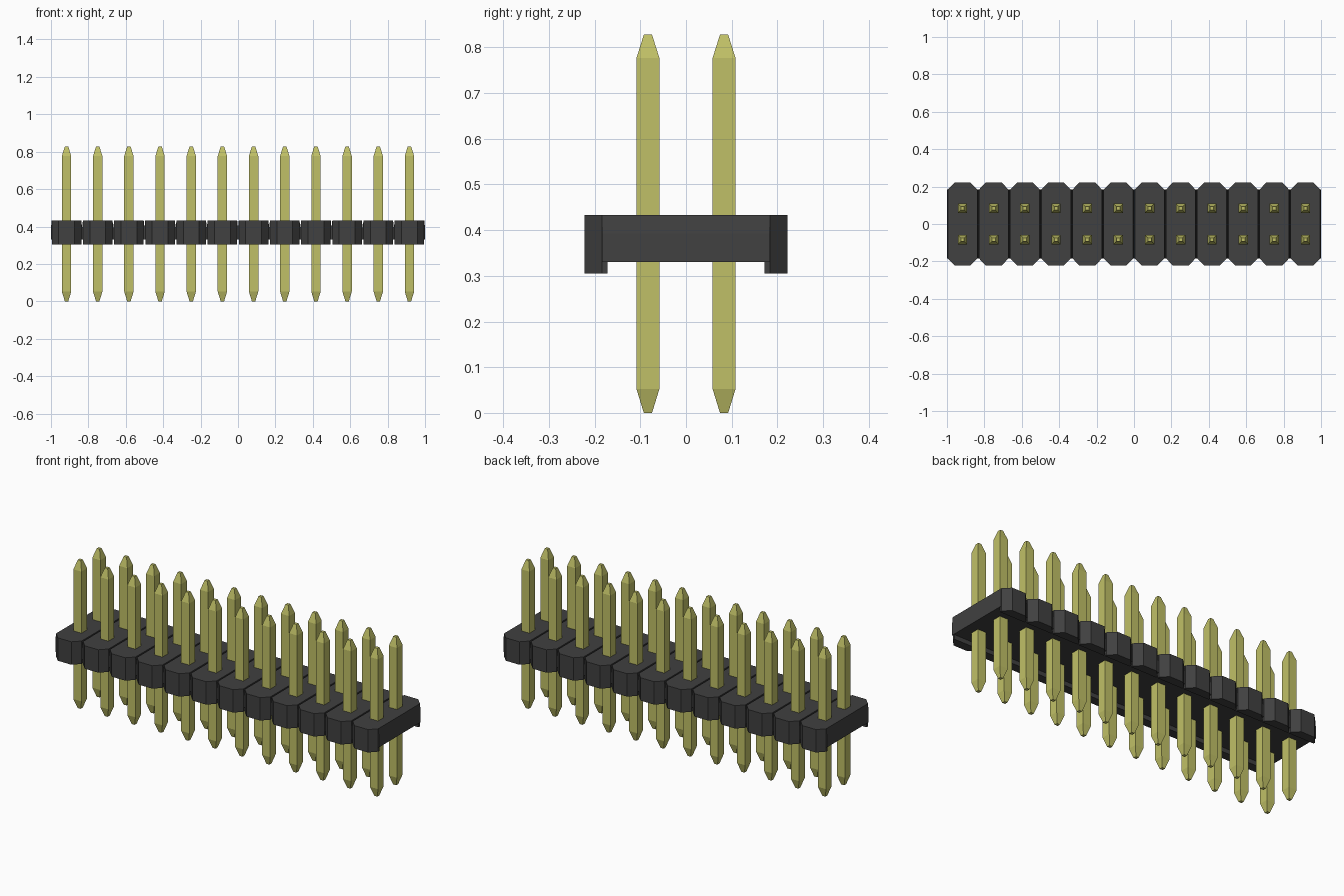
import bpy, bmesh

if "Cube" in bpy.data.objects:
    bpy.data.objects.remove(bpy.data.objects["Cube"], do_unlink=True)

COUNT = 12
PITCH = 2.0 / COUNT


def material(name, color):
    m = bpy.data.materials.new(name)
    m.use_nodes = True
    m.diffuse_color = color
    m.node_tree.nodes["Principled BSDF"].inputs["Base Color"].default_value = color
    return m


black = material("black plastic", (0.052, 0.052, 0.052, 1))
gold = material("pale gold", (0.53, 0.53, 0.135, 1))


def prism(bm, points, offset):
    """Extrude a closed outline of 3D points by an offset vector."""
    face = bm.faces.new([bm.verts.new(p) for p in points])
    new = bmesh.ops.extrude_face_region(bm, geom=[face])["geom"]
    verts = [v for v in new if isinstance(v, bmesh.types.BMVert)]
    bmesh.ops.translate(bm, vec=offset, verts=verts)


def finish(bm, name, mat):
    bmesh.ops.recalc_face_normals(bm, faces=bm.faces[:])
    mesh = bpy.data.meshes.new(name)
    bm.to_mesh(mesh)
    bm.free()
    mesh.materials.append(mat)
    obj = bpy.data.objects.new(name, mesh)
    bpy.context.collection.objects.link(obj)
    return obj


centres = [(i + 0.5) * PITCH - 1 for i in range(COUNT)]

# Central bar: one cross-section with a shallow V groove between positions
HALF, TOP, SHOULDER, BASE = 0.079, 0.433, 0.393, 0.33
outline = [(1, BASE), (-1, BASE), (-1, SHOULDER)]
for x in centres:
    outline += [(x - HALF, TOP), (x + HALF, TOP), (x + PITCH / 2, SHOULDER)]
bm = bmesh.new()
prism(bm, [(x, -0.184, z) for x, z in outline], (0, 0.368, 0))
finish(bm, "housing_bar", black)

# Chamfered end blocks with standoff lips, along the front and back
for side, label in ((-1, "front"), (1, "back")):
    blocks, lips = bmesh.new(), bmesh.new()
    for x in centres:
        plan = [(-HALF, 0.184), (HALF, 0.184), (0.042, 0.222), (-0.042, 0.222)]
        prism(blocks, [(x + a, side * b, 0.305) for a, b in plan], (0, 0, TOP - 0.305))
        lip = [(-HALF, 0.172), (HALF, 0.172), (HALF, 0.184), (-HALF, 0.184)]
        prism(lips, [(x + a, side * b, 0.305) for a, b in lip], (0, 0, BASE - 0.305))
    finish(blocks, label + "_end_blocks", black)
    finish(lips, label + "_standoff_lips", black)

# Square pin with tapered tips, lofted from four square rings
bm = bmesh.new()
rings = []
for half, z in ((0.009, 0), (0.025, 0.052), (0.025, 0.777), (0.009, 0.828)):
    rings.append([bm.verts.new((sx * half, sy * half, z))
                  for sx, sy in ((-1, -1), (1, -1), (1, 1), (-1, 1))])
for low, high in zip(rings, rings[1:]):
    for k in range(4):
        n = (k + 1) % 4
        bm.faces.new((low[k], low[n], high[n], high[k]))
bm.faces.new(rings[0])
bm.faces.new(rings[-1])
first = finish(bm, "pin", gold)
pin_mesh = first.data
bpy.data.objects.remove(first)

# Two rows of pins sharing one mesh
for row, y in (("front", -PITCH / 2), ("back", PITCH / 2)):
    for i, x in enumerate(centres):
        pin = bpy.data.objects.new(f"{row}_pin_{i + 1}", pin_mesh)
        pin.location = (x, y, 0)
        bpy.context.collection.objects.link(pin)
